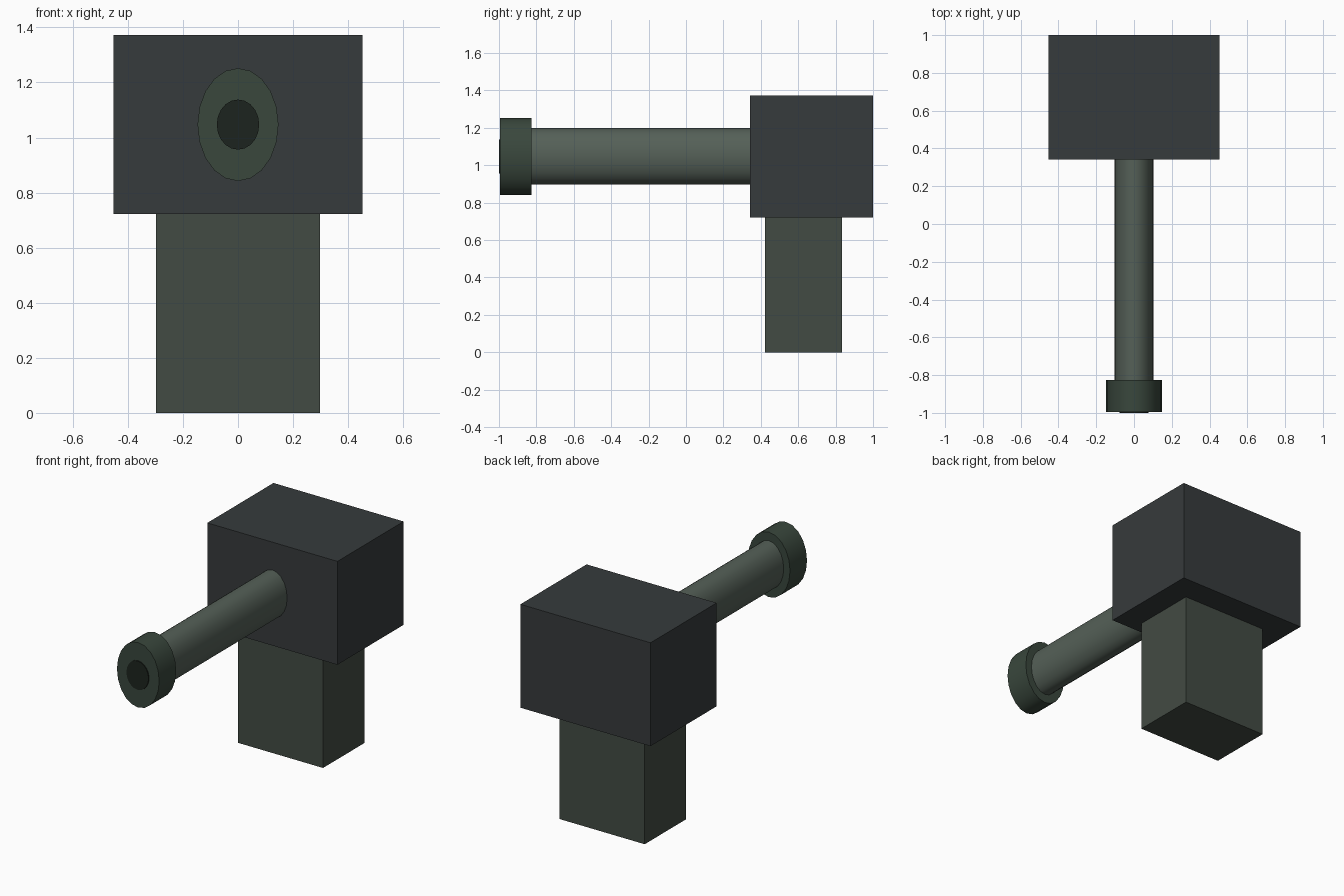
import bpy
import math

if "Cube" in bpy.data.objects:
    bpy.data.objects.remove(bpy.data.objects["Cube"])


def paint(obj, name, rgb):
    obj.name = name
    mat = bpy.data.materials.new(name + "_paint")
    mat.diffuse_color = (*rgb, 1)
    mat.use_nodes = True
    mat.node_tree.nodes["Principled BSDF"].inputs["Base Color"].default_value = mat.diffuse_color
    obj.data.materials.append(mat)


def box(name, lo, hi, rgb):
    bpy.ops.mesh.primitive_cube_add(size=1, location=[(a + b) / 2 for a, b in zip(lo, hi)])
    obj = bpy.context.object
    obj.scale = [b - a for a, b in zip(lo, hi)]
    bpy.ops.object.transform_apply(location=False, rotation=False, scale=True)
    paint(obj, name, rgb)


def tube(name, rx, rz, y0, y1, z, rgb):
    # Elliptical cylinder lying along y
    bpy.ops.mesh.primitive_cylinder_add(vertices=20, radius=1, depth=1)
    obj = bpy.context.object
    obj.scale = (rx, rz, y1 - y0)
    obj.rotation_euler = (math.pi / 2, 0, 0)
    obj.location = (0, (y0 + y1) / 2, z)
    bpy.ops.object.transform_apply(location=False, rotation=True, scale=True)
    bpy.ops.object.shade_smooth_by_angle(angle=math.radians(35))
    paint(obj, name, rgb)


# Pedestal and housing
box("pedestal", (-0.297, 0.422, 0), (0.297, 0.835, 0.722), (0.055, 0.07, 0.056))
box("housing", (-0.453, 0.342, 0.722), (0.453, 1.0, 1.373), (0.037, 0.043, 0.045))

# Barrel, end collar and dark bore disc
tube("barrel", 0.103, 0.15, -0.83, 0.345, 1.048, (0.09, 0.117, 0.096))
tube("end_collar", 0.147, 0.205, -0.994, -0.825, 1.047, (0.041, 0.063, 0.046))
tube("bore", 0.077, 0.091, -1.0, -0.96, 1.047, (0.012, 0.017, 0.013))
